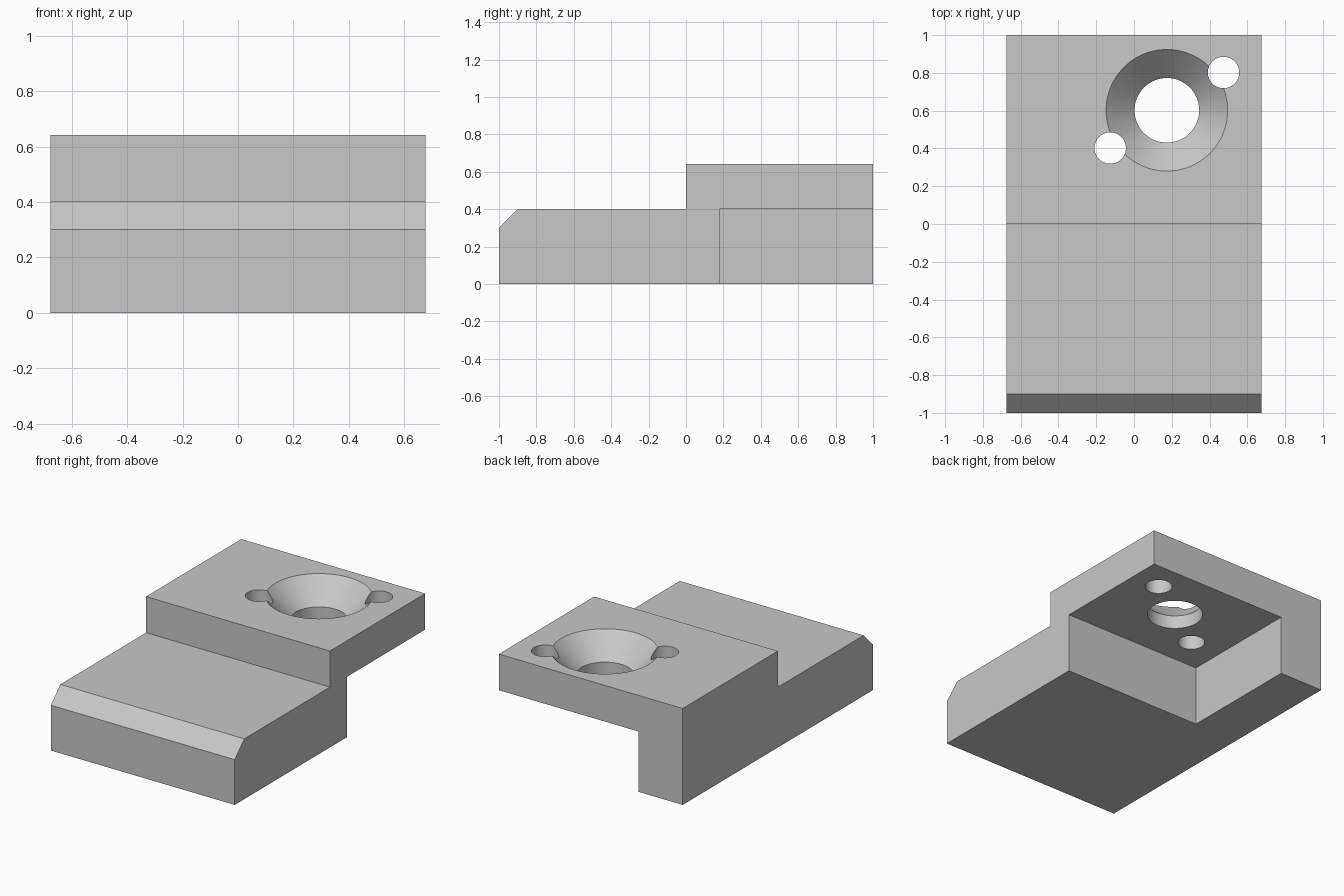
import bpy, bmesh, math

old = bpy.data.objects.get("Cube")
if old:
    bpy.data.objects.remove(old, do_unlink=True)

HALF_W = 0.676
TOP, STEP = 0.641, 0.401

grey = bpy.data.materials.new("plain grey")
grey.use_nodes = True
colour = (0.58, 0.58, 0.58, 1)
grey.diffuse_color = colour
grey.node_tree.nodes["Principled BSDF"].inputs["Base Color"].default_value = colour


def make_object(name, bm):
    bmesh.ops.recalc_face_normals(bm, faces=bm.faces)
    mesh = bpy.data.meshes.new(name)
    bm.to_mesh(mesh)
    bm.free()
    mesh.materials.append(grey)
    obj = bpy.data.objects.new(name, mesh)
    bpy.context.collection.objects.link(obj)
    return obj


def prism(name, profile, x0, x1):
    """Extrude a (y, z) profile along x."""
    bm = bmesh.new()
    face = bm.faces.new([bm.verts.new((x0, y, z)) for y, z in profile])
    out = bmesh.ops.extrude_face_region(bm, geom=[face])
    moved = [v for v in out["geom"] if isinstance(v, bmesh.types.BMVert)]
    bmesh.ops.translate(bm, verts=moved, vec=(x1 - x0, 0, 0))
    return make_object(name, bm)


def turned(name, x, y, profile, sides):
    """Closed solid of stacked rings from a (radius, z) profile."""
    bm = bmesh.new()
    rings = []
    for r, z in profile:
        angles = [2 * math.pi * i / sides for i in range(sides)]
        rings.append([bm.verts.new((x + r * math.cos(a), y + r * math.sin(a), z)) for a in angles])
    for low, high in zip(rings, rings[1:]):
        for i in range(sides):
            j = (i + 1) % sides
            bm.faces.new((low[i], low[j], high[j], high[i]))
    bm.faces.new(rings[0][::-1])
    bm.faces.new(rings[-1])
    return make_object(name, bm)


# Stepped block with a chamfered front edge
block = prism("stepped_block",
              [(-1, 0), (1, 0), (1, TOP), (0, TOP), (0, STEP), (-0.9, STEP), (-1, 0.301)],
              -HALF_W, HALF_W)

# Corner recess under the raised part, open at the back and one side
cutters = [prism("corner_recess_cutter",
                 [(0.178, -0.1), (1.1, -0.1), (1.1, STEP), (0.178, STEP)],
                 -0.352, HALF_W + 0.1)]

# Countersunk screw hole
cutters.append(turned("countersink_cutter", 0.174, 0.602,
                      [(0.171, 0.3), (0.171, TOP - 0.151), (0.322, TOP), (0.372, TOP + 0.05)], 96))

# Two small through holes on the rim of the countersink
for side, x, y in (("right", -0.126, 0.402), ("left", 0.474, 0.802)):
    cutters.append(turned(side + "_pin_hole_cutter", x, y, [(0.083, 0.3), (0.083, 0.8)], 64))

# Cut the block, then drop the cutters
for cutter in cutters:
    cutter.hide_render = True
    mod = block.modifiers.new(cutter.name, "BOOLEAN")
    mod.operation = "DIFFERENCE"
    mod.solver = "EXACT"
    mod.object = cutter

bpy.ops.object.select_all(action="DESELECT")
block.select_set(True)
bpy.context.view_layer.objects.active = block
for mod in list(block.modifiers):
    bpy.ops.object.modifier_apply(modifier=mod.name)
for cutter in cutters:
    bpy.data.objects.remove(cutter, do_unlink=True)

# Smooth hole walls, crisp edges
bpy.ops.object.shade_smooth_by_angle(angle=math.radians(30))
